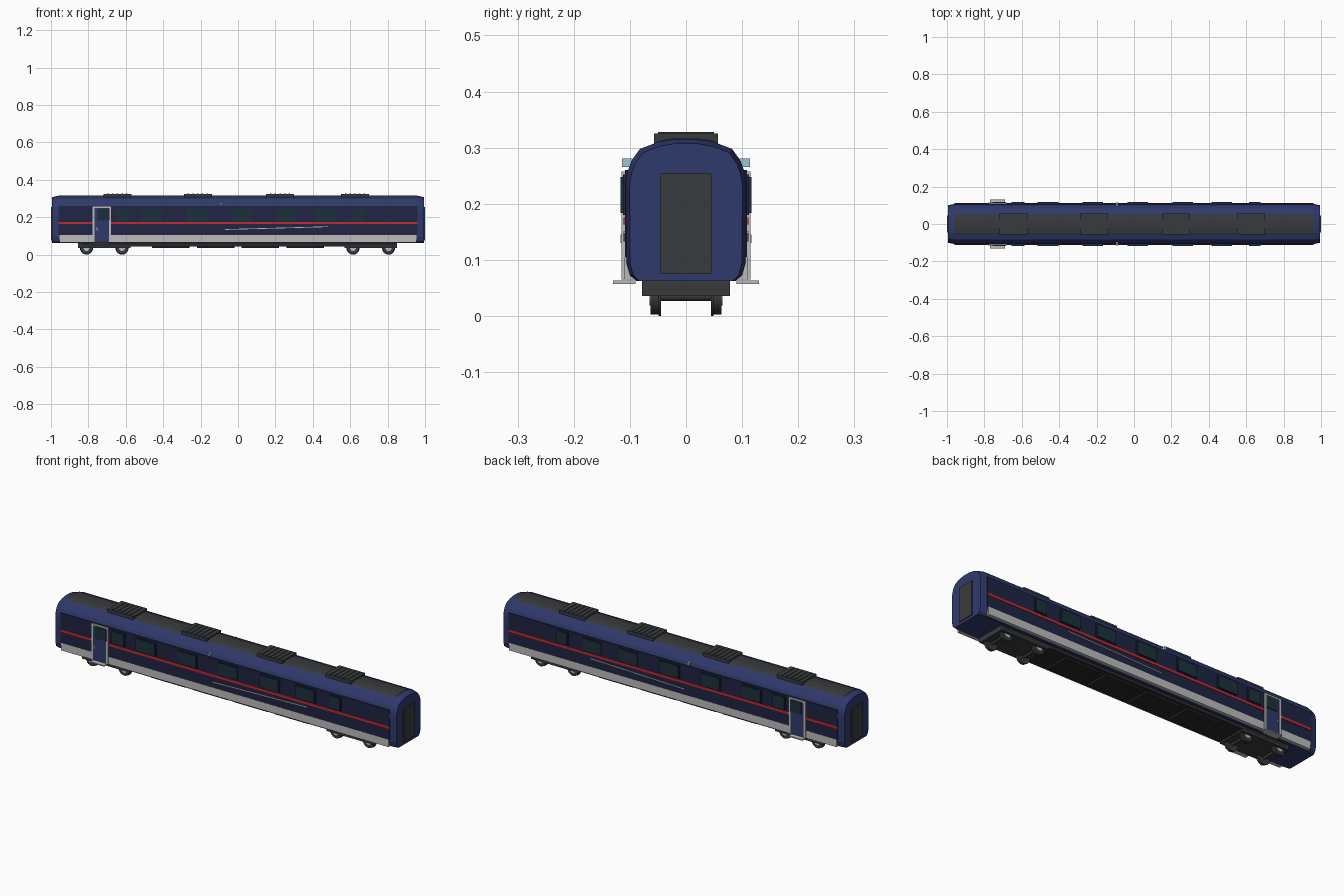
import bpy, bmesh, math
from mathutils import Matrix, Vector

if "Cube" in bpy.data.objects:
    bpy.data.objects.remove(bpy.data.objects["Cube"])


def mat(name, r, g, b):
    m = bpy.data.materials.new(name)
    m.diffuse_color = (r, g, b, 1)
    m.use_nodes = True
    m.node_tree.nodes["Principled BSDF"].inputs["Base Color"].default_value = m.diffuse_color
    return m


BLUE = mat("body_blue", 0.028, 0.042, 0.15)
NAVY = mat("dark_navy", 0.014, 0.018, 0.055)
RED = mat("stripe_red", 0.55, 0.02, 0.03)
SILVER = mat("silver", 0.5, 0.5, 0.5)
DARK = mat("dark_grey", 0.04, 0.042, 0.045)
BLACK = mat("underframe_black", 0.02, 0.022, 0.023)
GLASS = mat("tinted_glass", 0.012, 0.03, 0.045)
LAMP = mat("lamp_glass", 0.35, 0.55, 0.7)


def finish(bm, name, m, smooth=False):
    bmesh.ops.recalc_face_normals(bm, faces=bm.faces)
    me = bpy.data.meshes.new(name)
    bm.to_mesh(me)
    bm.free()
    me.materials.append(m)
    ob = bpy.data.objects.new(name, me)
    bpy.context.collection.objects.link(ob)
    if smooth:
        bpy.context.view_layer.objects.active = ob
        ob.select_set(True)
        bpy.ops.object.shade_smooth_by_angle(angle=math.radians(35))
        ob.select_set(False)
    return ob


def boxes(name, m, items, both=False):
    """Boxes given as (x0, x1, y0, y1, z0, z1), optionally mirrored across y."""
    bm = bmesh.new()
    for x0, x1, y0, y1, z0, z1 in items:
        for s in ((1, -1) if both else (1,)):
            loc = Vector(((x0 + x1) / 2, s * (y0 + y1) / 2, (z0 + z1) / 2))
            size = (x1 - x0, abs(y1 - y0), z1 - z0)
            bmesh.ops.create_cube(bm, size=1, matrix=Matrix.Translation(loc)
                                  @ Matrix.Diagonal((*size, 1)))
    return finish(bm, name, m)


def loft(name, m, sections):
    """Join equal-length closed rings of points and cap both ends."""
    bm = bmesh.new()
    rings = [[bm.verts.new(p) for p in sec] for sec in sections]
    n = len(rings[0])
    for a, b in zip(rings, rings[1:]):
        for i in range(n):
            bm.faces.new((a[i], a[(i + 1) % n], b[(i + 1) % n], b[i]))
    bm.faces.new(rings[0])
    bm.faces.new(rings[-1])
    return finish(bm, name, m)


# Coach shell: half cross-section mirrored, tapered slightly at the ends
half = [(0.088, 0.062), (0.1, 0.073), (0.106, 0.095), (0.107, 0.235), (0.104, 0.258),
        (0.097, 0.277), (0.082, 0.298), (0.05, 0.310), (0.02, 0.315)]
outline = half + [(-y, z) for y, z in reversed(half)]


def section(x, k):
    return [(x, y * k, 0.062 + (z - 0.062) * (1 - (1 - k) * 0.5)) for y, z in outline]


loft("coach_body", BLUE, [section(-0.995, 0.94), section(-0.96, 1),
                          section(0.96, 1), section(0.995, 0.94)])

# Dark strip along the middle of the roof
strip = [(-0.06, 0.304), (-0.05, 0.312), (-0.02, 0.317), (0.02, 0.317), (0.05, 0.312), (0.06, 0.304)]
loft("roof_strip", DARK, [[(x, y, z) for y, z in strip] for x in (-0.96, 0.96)])

# Roof units with cross slats
units = (-0.645, -0.215, 0.225, 0.625)
boxes("roof_unit", DARK, [(x - 0.075, x + 0.075, -0.057, 0.057, 0.305, 0.325) for x in units])
boxes("roof_unit_slats", DARK, [(x + i * 0.025 - 0.004, x + i * 0.025 + 0.004, -0.05, 0.05, 0.32, 0.328)
                                for x in units for i in range(-2, 3)])

# Side bands
boxes("side_panel", NAVY, [(-0.96, 0.96, 0.09, 0.109, 0.105, 0.26)], True)
boxes("red_stripe", RED, [(-0.96, 0.96, 0.095, 0.111, 0.163, 0.176)], True)
boxes("lower_skirt", SILVER, [(-0.955, 0.955, 0.092, 0.110, 0.065, 0.105)], True)

# Windows and their frames
wins = [(-0.62, 0.07), (-0.46, 0.11), (-0.22, 0.11), (0.02, 0.11), (0.26, 0.11),
        (0.47, 0.11), (0.645, 0.06)]
boxes("window_frame", NAVY, [(x - w / 2 - 0.005, x + w / 2 + 0.005, 0.1, 0.112, 0.180, 0.252)
                             for x, w in wins], True)
boxes("window", GLASS, [(x - w / 2, x + w / 2, 0.1, 0.117, 0.184, 0.248) for x, w in wins], True)

# Entrance doors, frames, handles and steps
boxes("door", BLUE, [(-0.766, -0.689, 0.095, 0.113, 0.067, 0.250)], True)
boxes("door_window", GLASS, [(-0.752, -0.688, 0.1, 0.117, 0.184, 0.248)], True)
boxes("door_frame", SILVER, [(-0.778, -0.766, 0.095, 0.115, 0.065, 0.256),
                             (-0.689, -0.679, 0.095, 0.115, 0.065, 0.256),
                             (-0.778, -0.679, 0.095, 0.115, 0.250, 0.258)], True)
boxes("door_handle", SILVER, [(-0.757, -0.752, 0.11, 0.117, 0.13, 0.145)], True)
boxes("door_step", SILVER, [(-0.77, -0.69, 0.09, 0.13, 0.057, 0.063)], True)

# Small side lamps above the windows
boxes("side_lamp", LAMP, [(-0.096, -0.086, 0.095, 0.114, 0.266, 0.281)], True)

# Thin sloping trim line on each side
bm = bmesh.new()
for s in (1, -1):
    m4 = (Matrix.Translation((0.205, s * 0.108, 0.142)) @ Matrix.Rotation(-0.027, 4, 'Y')
          @ Matrix.Diagonal((0.55, 0.007, 0.004, 1)))
    bmesh.ops.create_cube(bm, size=1, matrix=m4)
finish(bm, "trim_line", SILVER)

# Gangway doors at the ends
boxes("end_door", DARK, [(0.98, 1.0, -0.045, 0.045, 0.075, 0.254),
                         (-1.0, -0.98, -0.045, 0.045, 0.075, 0.254)])

# Underframe, equipment boxes and bogie frames
boxes("underframe", BLACK, [(-0.84, 0.84, -0.078, 0.078, 0.045, 0.064)])
boxes("equipment_box", BLACK, [(x - 0.1, x + 0.1, -0.065, 0.065, 0.036, 0.05)
                               for x in (-0.36, -0.12, 0.12, 0.36)])
boxes("bogie_frame", DARK, [(x - 0.14, x + 0.14, -0.078, 0.078, 0.036, 0.062)
                            for x in (-0.715, 0.71)])


# Wheels, hubs and axles
def discs(name, m, r, y, depth, seg=20):
    bm = bmesh.new()
    for x in (-0.81, -0.62, 0.615, 0.805):
        for s in ((1, -1) if y else (1,)):
            bmesh.ops.create_cone(bm, cap_ends=True, segments=seg, radius1=r, radius2=r, depth=depth,
                                  matrix=Matrix.Translation((x, s * y, 0.035))
                                  @ Matrix.Rotation(math.pi / 2, 4, 'X'))
    return finish(bm, name, m, True)


discs("wheel", DARK, 0.032, 0.055, 0.016)
discs("wheel_flange", DARK, 0.035, 0.047, 0.004)
discs("wheel_hub", SILVER, 0.016, 0.062, 0.006, 12)
discs("axle", DARK, 0.008, 0, 0.1, 12)
